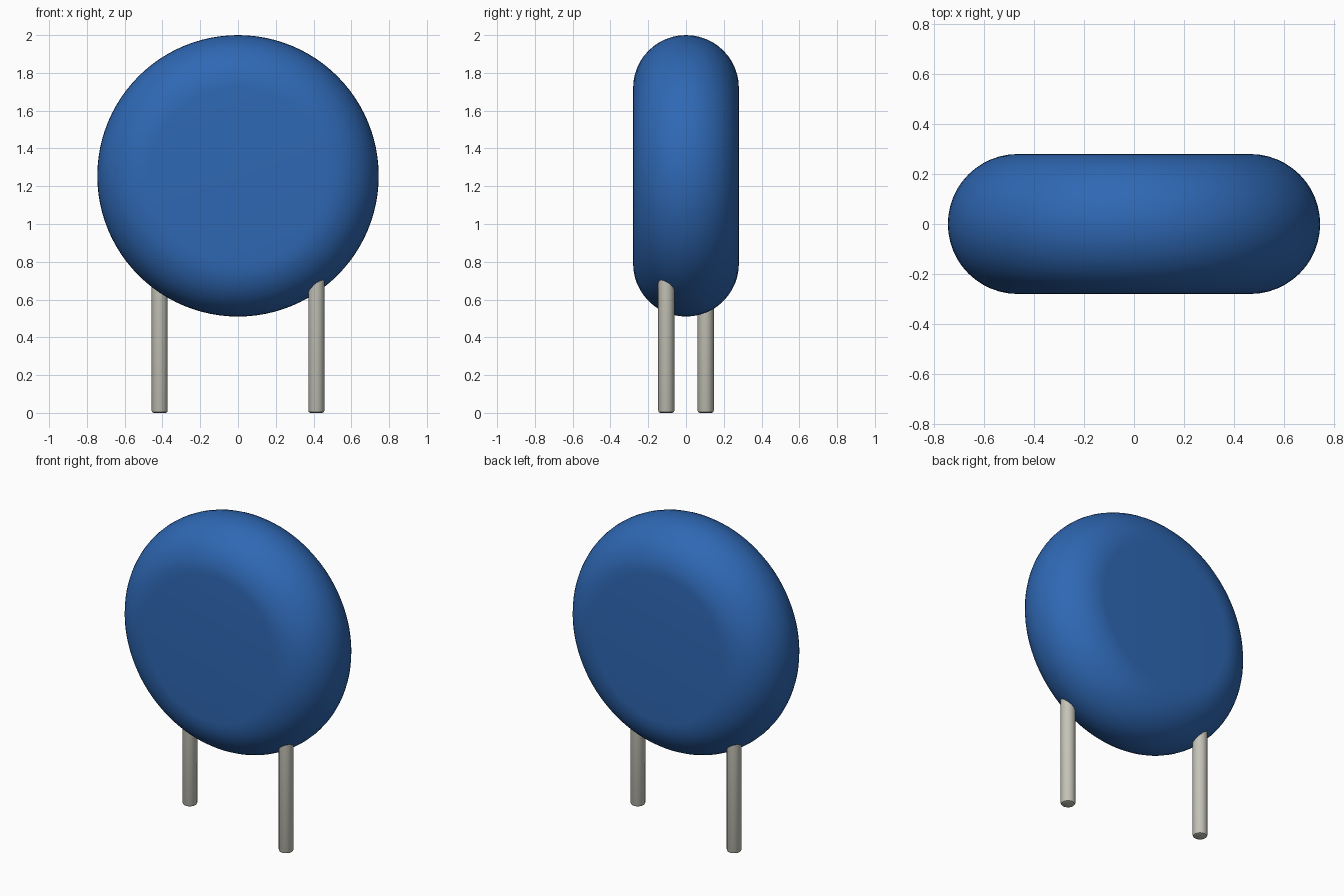
import bpy
import bmesh
from math import cos, sin, pi, radians
from mathutils import Matrix, Vector

cube = bpy.data.objects.get("Cube")
if cube:
    bpy.data.objects.remove(cube, do_unlink=True)


def material(name, rgb):
    mat = bpy.data.materials.new(name)
    mat.use_nodes = True
    mat.diffuse_color = (*rgb, 1)
    mat.node_tree.nodes["Principled BSDF"].inputs["Base Color"].default_value = (*rgb, 1)
    return mat


def lathe(name, profile, steps, matrix, mat):
    """Spin an (radius, height) profile around local z into a closed solid."""
    bm = bmesh.new()
    verts = [bm.verts.new((r, 0, h)) for r, h in profile]
    edges = [bm.edges.new(pair) for pair in zip(verts, verts[1:])]
    bmesh.ops.spin(bm, geom=verts + edges, cent=(0, 0, 0), axis=(0, 0, 1),
                   angle=2 * pi, steps=steps, use_duplicate=False)
    bmesh.ops.remove_doubles(bm, verts=bm.verts, dist=1e-5)
    # Close the two flat ends
    bmesh.ops.holes_fill(bm, edges=[e for e in bm.edges if e.is_boundary], sides=0)
    bmesh.ops.recalc_face_normals(bm, faces=bm.faces)
    mesh = bpy.data.meshes.new(name)
    bm.to_mesh(mesh)
    bm.free()
    mesh.materials.append(mat)
    obj = bpy.data.objects.new(name, mesh)
    obj.matrix_world = matrix
    bpy.context.collection.objects.link(obj)
    bpy.ops.object.select_all(action="DESELECT")
    obj.select_set(True)
    bpy.context.view_layer.objects.active = obj
    bpy.ops.object.shade_smooth_by_angle(angle=radians(35))
    return obj


blue = material("blue coating", (0.028, 0.138, 0.456))
metal = material("tinned metal", (0.56, 0.55, 0.48))

# Disc body: flat faces with a fully rounded rim
flat, rim = 0.465, 0.28
arc = [pi * i / 24 - pi / 2 for i in range(25)]
lathe("disc_body", [(flat + rim * cos(a), rim * sin(a)) for a in arc], 96,
      Matrix.Translation((0, 0, 1.255)) @ Matrix.Rotation(pi / 2, 4, "X"), blue)

# Wire leads, staggered front and back, with softened ends
radius, top, soft = 0.043, 0.82, 0.012
lead = [(radius - soft, 0), (radius - soft * 0.3, soft * 0.3), (radius, soft),
        (radius, top - soft), (radius - soft, top)]
for name, side in (("left_lead", 1), ("right_lead", -1)):
    lathe(name, lead, 32, Matrix.Translation(Vector((0.415, -0.104, 0)) * side), metal)
